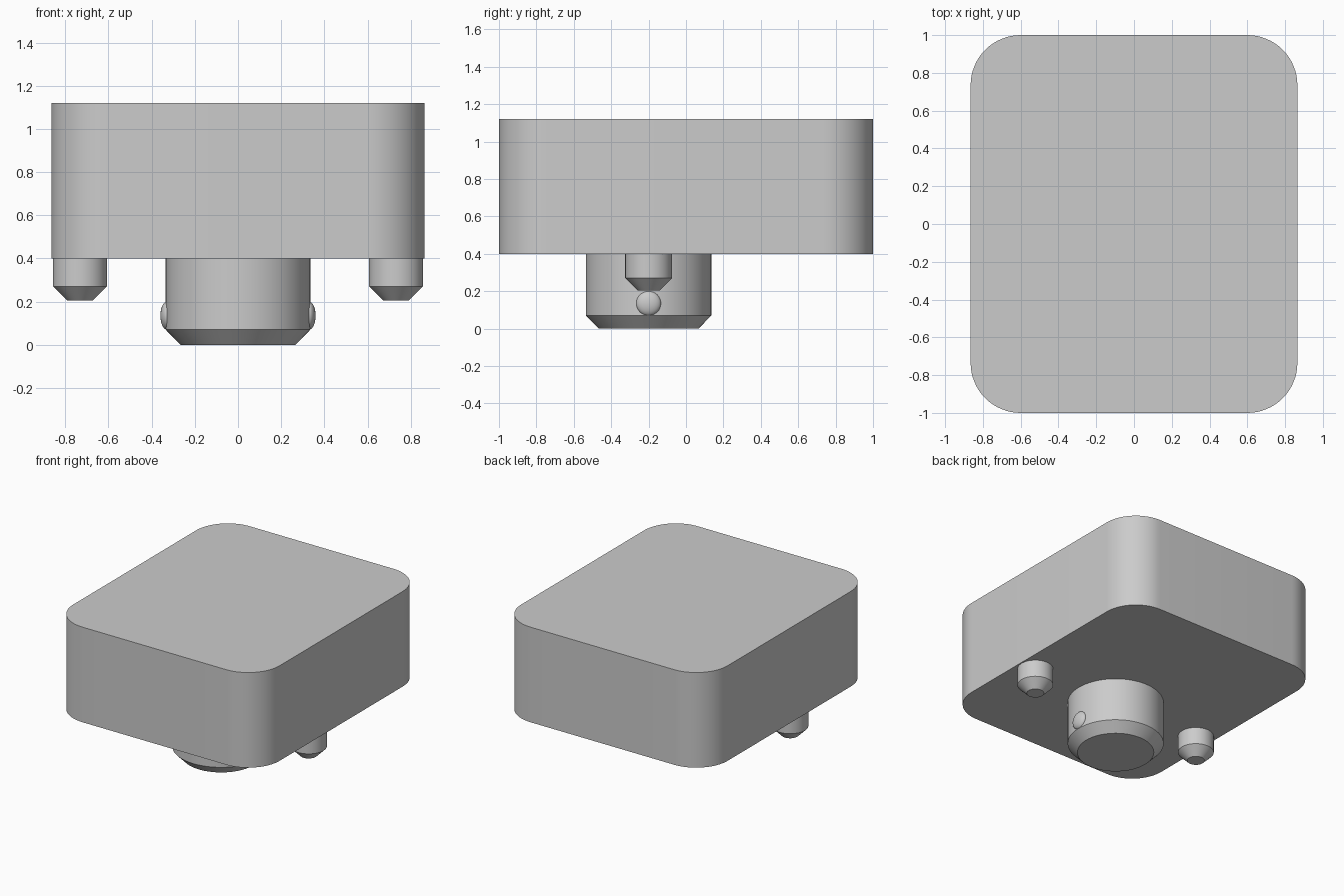
import bpy, bmesh, math

if "Cube" in bpy.data.objects:
    bpy.data.objects.remove(bpy.data.objects["Cube"], do_unlink=True)

grey = bpy.data.materials.new("plain grey")
grey.use_nodes = True
GREY = (0.6, 0.6, 0.6, 1)
grey.diffuse_color = GREY
grey.node_tree.nodes["Principled BSDF"].inputs["Base Color"].default_value = GREY

POST_Y = -0.2
BASE_Z = 0.4


def finish(name, bm, location):
    bmesh.ops.recalc_face_normals(bm, faces=bm.faces)
    mesh = bpy.data.meshes.new(name)
    bm.to_mesh(mesh)
    bm.free()
    mesh.materials.append(grey)
    obj = bpy.data.objects.new(name, mesh)
    bpy.context.collection.objects.link(obj)
    obj.location = location
    bpy.ops.object.select_all(action="DESELECT")
    obj.select_set(True)
    bpy.context.view_layer.objects.active = obj
    bpy.ops.object.shade_smooth_by_angle(angle=math.radians(30))
    return obj


def rounded_block(name, half_x, half_y, radius, bottom, top, steps=16):
    bm = bmesh.new()
    outline = []
    for corner, (sx, sy) in enumerate([(1, 1), (-1, 1), (-1, -1), (1, -1)]):
        for i in range(steps + 1):
            a = (corner + i / steps) * math.pi / 2
            outline.append(bm.verts.new((sx * (half_x - radius) + radius * math.cos(a),
                                         sy * (half_y - radius) + radius * math.sin(a), bottom)))
    face = bm.faces.new(outline)
    lifted = bmesh.ops.extrude_face_region(bm, geom=[face], use_keep_orig=True)["geom"]
    bmesh.ops.translate(bm, vec=(0, 0, top - bottom),
                        verts=[v for v in lifted if isinstance(v, bmesh.types.BMVert)])
    return finish(name, bm, (0, 0, 0))


def chamfered_peg(name, x, radius, tip_radius, tip, shoulder, sides=64):
    # Rings run from the narrow tip to the underside of the body
    bm = bmesh.new()
    rings = []
    for r, z in [(tip_radius, tip), (radius, shoulder), (radius, BASE_Z)]:
        rings.append([bm.verts.new((r * math.cos(2 * math.pi * i / sides),
                                    r * math.sin(2 * math.pi * i / sides), z))
                      for i in range(sides)])
    for low, high in zip(rings, rings[1:]):
        for i in range(sides):
            j = (i + 1) % sides
            bm.faces.new((low[i], low[j], high[j], high[i]))
    bm.faces.new(rings[0])
    bm.faces.new(rings[-1])
    return finish(name, bm, (x, POST_Y, 0))


def catch_bump(name, x):
    # Shallow dome on the side of the post
    bm = bmesh.new()
    bmesh.ops.create_uvsphere(bm, u_segments=32, v_segments=16, radius=0.066)
    bmesh.ops.scale(bm, vec=(0.48, 1, 1), verts=bm.verts)
    return finish(name, bm, (x, POST_Y, 0.135))


# Main body and central post
rounded_block("body", 0.865, 1.0, 0.265, BASE_Z, 1.12)
chamfered_peg("centre_post", 0, 0.335, 0.267, 0, 0.07)

# Side pins and catch bumps on both sides
for side, sign in (("left", 1), ("right", -1)):
    chamfered_peg(side + "_pin", sign * 0.732, 0.125, 0.06, 0.205, 0.27)
    catch_bump(side + "_catch_bump", sign * 0.328)
